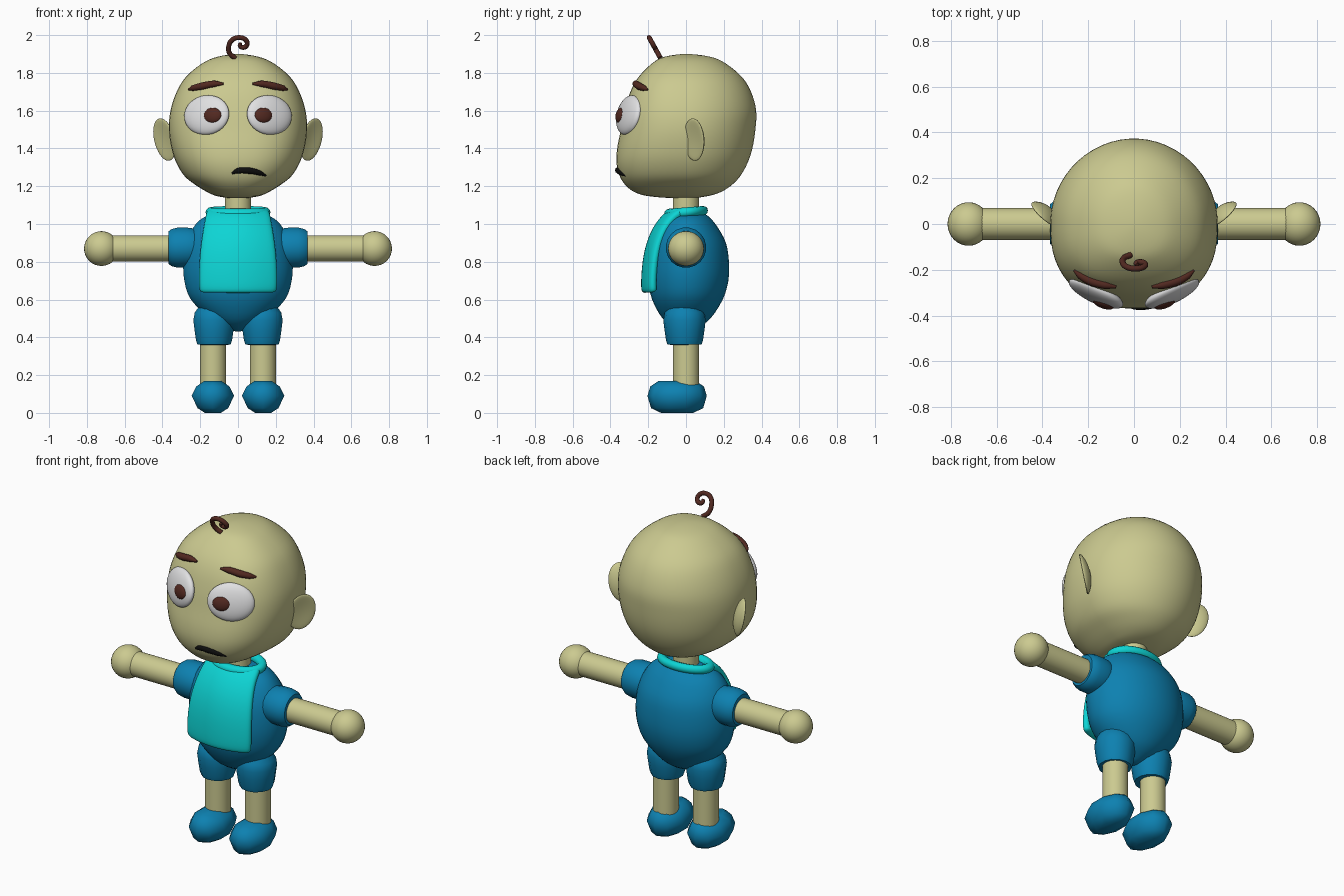
import bpy, bmesh, math
from mathutils import Matrix, Vector

if "Cube" in bpy.data.objects:
    bpy.data.objects.remove(bpy.data.objects["Cube"])

def mat(name, r, g, b):
    m = bpy.data.materials.new(name)
    m.diffuse_color = (r, g, b, 1)
    m.use_nodes = True
    m.node_tree.nodes["Principled BSDF"].inputs["Base Color"].default_value = m.diffuse_color
    return m

SKIN = mat("skin", 0.60, 0.59, 0.28)
BLUE = mat("blue_cloth", 0.004, 0.22, 0.44)
CYAN = mat("cyan_bib", 0.004, 0.66, 0.66)
BROWN = mat("brown_hair", 0.085, 0.022, 0.015)
WHITE = mat("eye_white", 0.75, 0.75, 0.76)
BLACK = mat("mouth_black", 0.004, 0.004, 0.004)

def finish(name, bm, material, mirror=False, angle=55):
    bmesh.ops.recalc_face_normals(bm, faces=bm.faces)
    me = bpy.data.meshes.new(name)
    bm.to_mesh(me)
    bm.free()
    me.materials.append(material)
    me.shade_smooth()
    me.set_sharp_from_angle(angle=math.radians(angle))
    ob = bpy.data.objects.new(name, me)
    bpy.context.collection.objects.link(ob)
    if mirror:
        ob.modifiers.new("mirror", 'MIRROR').use_mirror_merge = False
    return ob

def smooth_rows(rows, k):
    """Catmull-Rom resampling; both ends are poles."""
    def flip(r):
        return (r[0],) + tuple(-v for v in r[1:])
    p = [flip(rows[1])] + rows + [flip(rows[-2])]
    out = []
    for i in range(1, len(p) - 2):
        for j in range(k):
            t = j / k
            out.append(tuple(
                0.5 * (2 * b + (c - a) * t + (2 * a - 5 * b + 4 * c - d) * t * t
                       + (3 * b - a - 3 * c + d) * t ** 3)
                for a, b, c, d in zip(*p[i - 1:i + 3])))
    return out + [rows[-1]]

def loft(name, rows, material, n=32, pf=2.0, cx=0, cy=0, cz=0, along_x=False, mirror=False, angle=55):
    """Rings (z, half width, front depth, back depth); pf squares off the front."""
    bm = bmesh.new()
    rings = []
    for z, hx, f, b in rows:
        ring = []
        for i in range(n):
            a = 2 * math.pi * (i + 0.5) / n
            c, s = math.cos(a), math.sin(a)
            e = 2 / pf if s < 0 else 1.0
            x = cx + math.copysign(abs(c) ** e, c) * hx
            y = cy + (-(abs(s) ** e) * f if s < 0 else s * b)
            ring.append(bm.verts.new((z, x, y + cz) if along_x else (x, y, z)))
        rings.append(ring)
    for r0, r1 in zip(rings, rings[1:]):
        for i in range(n):
            j = (i + 1) % n
            bm.faces.new((r0[i], r0[j], r1[j], r1[i]))
    bm.faces.new(rings[0])
    bm.faces.new(rings[-1])
    bmesh.ops.remove_doubles(bm, verts=bm.verts, dist=0.0002)
    return finish(name, bm, material, mirror, angle)

def ellipsoid(name, c, r, material, rz=0, rx=0, ry=0, mirror=False, bowl=0):
    bm = bmesh.new()
    bmesh.ops.create_uvsphere(bm, u_segments=32, v_segments=18, radius=1)
    M = (Matrix.Translation(c) @ Matrix.Rotation(math.radians(ry), 4, 'Y')
         @ Matrix.Rotation(math.radians(rz), 4, 'Z') @ Matrix.Rotation(math.radians(rx), 4, 'X'))
    for v in bm.verts:
        x, y, z = v.co
        v.co = M @ Vector((x * r[0], y * r[1] - bowl * (x * x + z * z), z * r[2]))
    return finish(name, bm, material, mirror)

def tube(name, pts, radii, material):
    cu = bpy.data.curves.new(name, 'CURVE')
    cu.dimensions = '3D'
    cu.bevel_depth = 1.0
    cu.bevel_resolution = 3
    cu.resolution_u = 8
    cu.use_fill_caps = True
    sp = cu.splines.new('BEZIER')
    sp.bezier_points.add(len(pts) - 1)
    for bp, p, r in zip(sp.bezier_points, pts, radii):
        bp.co, bp.radius = p, r
        bp.handle_left_type = bp.handle_right_type = 'AUTO'
    cu.materials.append(material)
    ob = bpy.data.objects.new(name, cu)
    bpy.context.collection.objects.link(ob)
    return ob

# Head
head = smooth_rows([
    (1.135, 0, 0, 0), (1.145, .10, .18, .10), (1.165, .155, .265, .175), (1.20, .215, .315, .235),
    (1.25, .28, .35, .285), (1.32, .325, .368, .325), (1.40, .352, .365, .352),
    (1.50, .366, .345, .368), (1.60, .358, .325, .372), (1.70, .325, .295, .345),
    (1.78, .275, .25, .295), (1.85, .19, .18, .21), (1.885, .11, .115, .13), (1.90, 0, 0, 0)], 4)
loft("head", head, SKIN, n=56, pf=2.5)

def face_y(x, z):
    """Front surface of the head at x, z."""
    for a, b in zip(head, head[1:]):
        if a[0] <= z <= b[0]:
            t = (z - a[0]) / (b[0] - a[0])
            hx, f = a[1] + (b[1] - a[1]) * t, a[2] + (b[2] - a[2]) * t
            return -f * max(0, 1 - abs(x / hx) ** 2.5) ** 0.4
    return 0

# Ears, eyes and pupils
ellipsoid("ears", (.377, .055, 1.45), (.075, .018, .115), SKIN, rz=45, ry=14, mirror=True, bowl=.018)
ellipsoid("eyes", (.166, -.303, 1.577), (.130, .038, .107), WHITE, rz=25, rx=-12, mirror=True)
ellipsoid("pupils", (.134, -.346, 1.575), (.051, .022, .042), BROWN, rz=20, rx=-10, mirror=True)

# Eyebrows
for side, s in (("left", 1), ("right", -1)):
    pts = [(x, z) for x, z in ((.078, 1.742), (.125, 1.742), (.19, 1.73), (.235, 1.72), (.262, 1.712))]
    tube(side + "_eyebrow", [(s * x, face_y(x, z) - .004, z) for x, z in pts],
         (.006, .018, .02, .016, .005), BROWN)

# Mouth
pts = [(-.032, 1.268), (.0, 1.282), (.055, 1.283), (.11, 1.272), (.148, 1.256)]
tube("mouth", [(x, face_y(x, z) + .003, z) for x, z in pts], (.006, .016, .018, .015, .005), BLACK)

# Hair curl
pts = [(-.015, 1.878), (-.045, 1.905), (-.048, 1.945), (-.03, 1.975), (.005, 1.987),
       (.04, 1.975), (.048, 1.95), (.028, 1.935), (.01, 1.945), (.014, 1.958)]
tube("hair_curl", [(x, -.135 - (z - 1.878) * .55, z) for x, z in pts],
     (.013,) * 8 + (.012, .008), BROWN)

# Neck and body
loft("neck", [(1.0, .07, .07, .07), (1.2, .07, .07, .07)], SKIN)
loft("body", smooth_rows([
    (.43, 0, 0, 0), (.45, .06, .06, .06), (.50, .15, .125, .13), (.60, .25, .18, .195),
    (.70, .285, .20, .225), (.80, .29, .20, .228), (.90, .275, .185, .212), (.98, .238, .15, .17),
    (1.03, .19, .11, .13), (1.055, .12, .07, .09), (1.062, 0, 0, 0)], 3), BLUE, n=40)

# Bib panel
bm = bmesh.new()
rows = [(.63, .208, -.232), (.66, .217, -.24), (.75, .216, -.237), (.85, .21, -.225),
        (.95, .197, -.195), (1.03, .182, -.145), (1.07, .175, -.10), (1.085, .165, -.07)]
grid = [[bm.verts.new((u / 4 * hw, y + .05 * (u / 4) ** 2, z)) for u in range(-4, 5)]
        for z, hw, y in rows]
for r0, r1 in zip(grid, grid[1:]):
    for i in range(8):
        bm.faces.new((r0[i], r0[i + 1], r1[i + 1], r1[i]))
bib = finish("bib", bm, CYAN, angle=180)
if bib.data.polygons[0].normal.y > 0:
    bib.data.flip_normals()
sol = bib.modifiers.new("thickness", 'SOLIDIFY')
sol.thickness, sol.offset = .045, -1
bib.modifiers.new("round", 'SUBSURF').levels = 2
bib.modifiers["round"].render_levels = 2

# Collar ring round the neck
bm = bmesh.new()
loops = []
for i in range(40):
    a = 2 * math.pi * i / 40
    ring = []
    for j in range(12):
        b = 2 * math.pi * j / 12
        d = .026 * math.cos(b)
        y = (.09 + d) * math.sin(a)
        ring.append(bm.verts.new(((.146 + d) * math.cos(a), y, 1.062 + .08 * y + .026 * math.sin(b))))
    loops.append(ring)
for i in range(40):
    r0, r1 = loops[i], loops[(i + 1) % 40]
    for j in range(12):
        k = (j + 1) % 12
        bm.faces.new((r0[j], r1[j], r1[k], r0[k]))
finish("collar", bm, CYAN)

# Arms, sleeves and hands
loft("arms", [(.25, .07, .07, .07), (.70, .07, .07, .07)], SKIN, cz=.87, along_x=True, mirror=True)
loft("sleeves", [(x, r, r, r) for x, r in
                 ((.18, .08), (.23, .102), (.27, .107), (.32, .107), (.35, .10), (.367, .088), (.367, .07))],
     BLUE, n=20, cz=.875, along_x=True, mirror=True)
ellipsoid("hands", (.723, 0, .87), (.092, .095, .092), SKIN, mirror=True)

# Legs, trouser legs and shoes
loft("legs", [(.10, .07, .07, .07), (.45, .07, .07, .07)], SKIN, cx=.132, mirror=True)
loft("trouser_legs", [(z, r, r, r) for z, r in
                      ((.36, .07), (.362, .09), (.385, .098), (.44, .106), (.49, .112), (.53, .105), (.58, .07))],
     BLUE, n=14, cx=.127, cy=-.008, mirror=True)
loft("shoes", [(0, .045, .085, .085), (.025, .085, .138, .138), (.09, .118, .157, .157),
               (.14, .092, .142, .142), (.168, .05, .10, .10)],
     BLUE, n=10, cx=.133, cy=-.047, mirror=True, angle=75)
